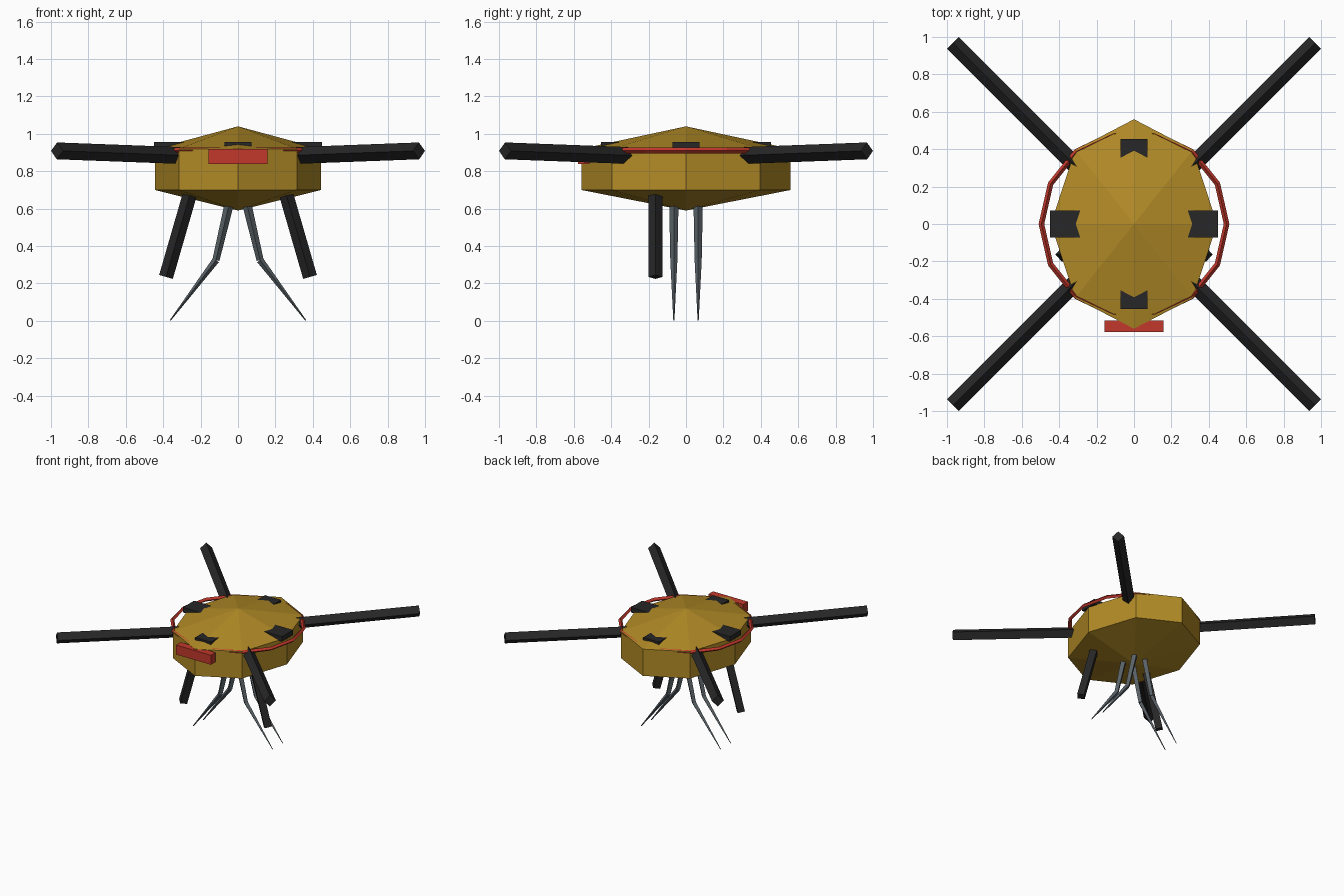
import bpy
import bmesh
from mathutils import Matrix, Vector

old = bpy.data.objects.get("Cube")
if old:
    bpy.data.objects.remove(old, do_unlink=True)


def material(name, rgb):
    mat = bpy.data.materials.new(name)
    mat.use_nodes = True
    color = (*rgb, 1.0)
    mat.diffuse_color = color
    mat.node_tree.nodes["Principled BSDF"].inputs["Base Color"].default_value = color
    return mat


GOLD = material("gold", (0.45, 0.26, 0.02))
BLACK = material("black", (0.02, 0.02, 0.02))
RED = material("red", (0.54, 0.04, 0.025))
STEEL = material("steel grey", (0.10, 0.12, 0.135))


def finish(name, bm, mat):
    bmesh.ops.recalc_face_normals(bm, faces=bm.faces)
    mesh = bpy.data.meshes.new(name)
    bm.to_mesh(mesh)
    bm.free()
    mesh.materials.append(mat)
    obj = bpy.data.objects.new(name, mesh)
    bpy.context.collection.objects.link(obj)
    return obj


def add_rod(bm, start, end, r1, r2):
    """Four-sided rod between two points, with one ridge facing up."""
    start, end = Vector(start), Vector(end)
    axis = end - start
    place = Matrix.Translation((start + end) / 2) @ axis.to_track_quat('Z', 'Y').to_matrix().to_4x4()
    bmesh.ops.create_cone(bm, cap_ends=True, segments=4, radius1=r1, radius2=r2,
                          depth=axis.length, matrix=place)


def box(name, low, high, mat):
    low, high = Vector(low), Vector(high)
    bm = bmesh.new()
    place = Matrix.Translation((low + high) / 2) @ Matrix.Diagonal((*(high - low), 1))
    bmesh.ops.create_cube(bm, size=1, matrix=place)
    return finish(name, bm, mat)


# Body: eight-sided oval drum with pointed top and bottom
bm = bmesh.new()
BOTTOM, TOP = 0.70, 0.92
bmesh.ops.create_cone(bm, cap_ends=True, segments=8, radius1=1, radius2=1, depth=TOP - BOTTOM,
                      matrix=Matrix.Diagonal((0.445, 0.56, 1, 1)))
bmesh.ops.translate(bm, verts=bm.verts, vec=(0, 0, (TOP + BOTTOM) / 2))
caps = [f for f in bm.faces if len(f.verts) == 8]
for cap in caps:
    apex_z = 1.04 if cap.calc_center_median().z > 0.8 else 0.59
    hub = bmesh.ops.poke(bm, faces=[cap])["verts"][0]
    hub.co = (0, 0, apex_z)
finish("body", bm, GOLD)

# Four diagonal arms
for y_name, sy in (("front", -1), ("back", 1)):
    for x_name, sx in (("left", 1), ("right", -1)):
        bm = bmesh.new()
        add_rod(bm, (0.30 * sx, 0.30 * sy, 0.884), (0.968 * sx, 0.968 * sy, 0.909), 0.045, 0.045)
        finish(f"{y_name}_{x_name}_arm", bm, BLACK)

        # Jointed claws under the body
        bm = bmesh.new()
        y = 0.065 * sy
        knee = (0.118 * sx, y, 0.325)
        add_rod(bm, (0.046 * sx, y, 0.63), knee, 0.025, 0.019)
        add_rod(bm, knee, (0.362 * sx, y, 0.003), 0.019, 0.003)
        finish(f"{y_name}_{x_name}_claw", bm, STEEL)

# Two straight legs
for x_name, sx in (("left", 1), ("right", -1)):
    bm = bmesh.new()
    add_rod(bm, (0.245 * sx, -0.163, 0.72), (0.385 * sx, -0.163, 0.235), 0.038, 0.038)
    finish(f"{x_name}_leg", bm, BLACK)

# Top plates sunk into the sloping roof
for name, s in (("front", -1), ("back", 1)):
    box(f"{name}_plate", (-0.072, min(0.3 * s, 0.455 * s), 0.915),
        (0.072, max(0.3 * s, 0.455 * s), 0.956), BLACK)
for name, s in (("left", 1), ("right", -1)):
    box(f"{name}_plate", (min(0.25 * s, 0.45 * s), -0.072, 0.915),
        (max(0.25 * s, 0.45 * s), 0.072, 0.956), BLACK)

# Front panel
box("front_panel", (-0.158, -0.577, 0.84), (0.158, -0.517, 0.918), RED)

# Thin ring around the rim
bpy.ops.mesh.primitive_torus_add(major_segments=14, minor_segments=4, major_radius=0.495,
                                 minor_radius=0.015, location=(0, 0, 0.911))
ring = bpy.context.object
ring.name = "rim_ring"
ring.data.materials.append(RED)
for poly in ring.data.polygons:
    poly.use_smooth = False
